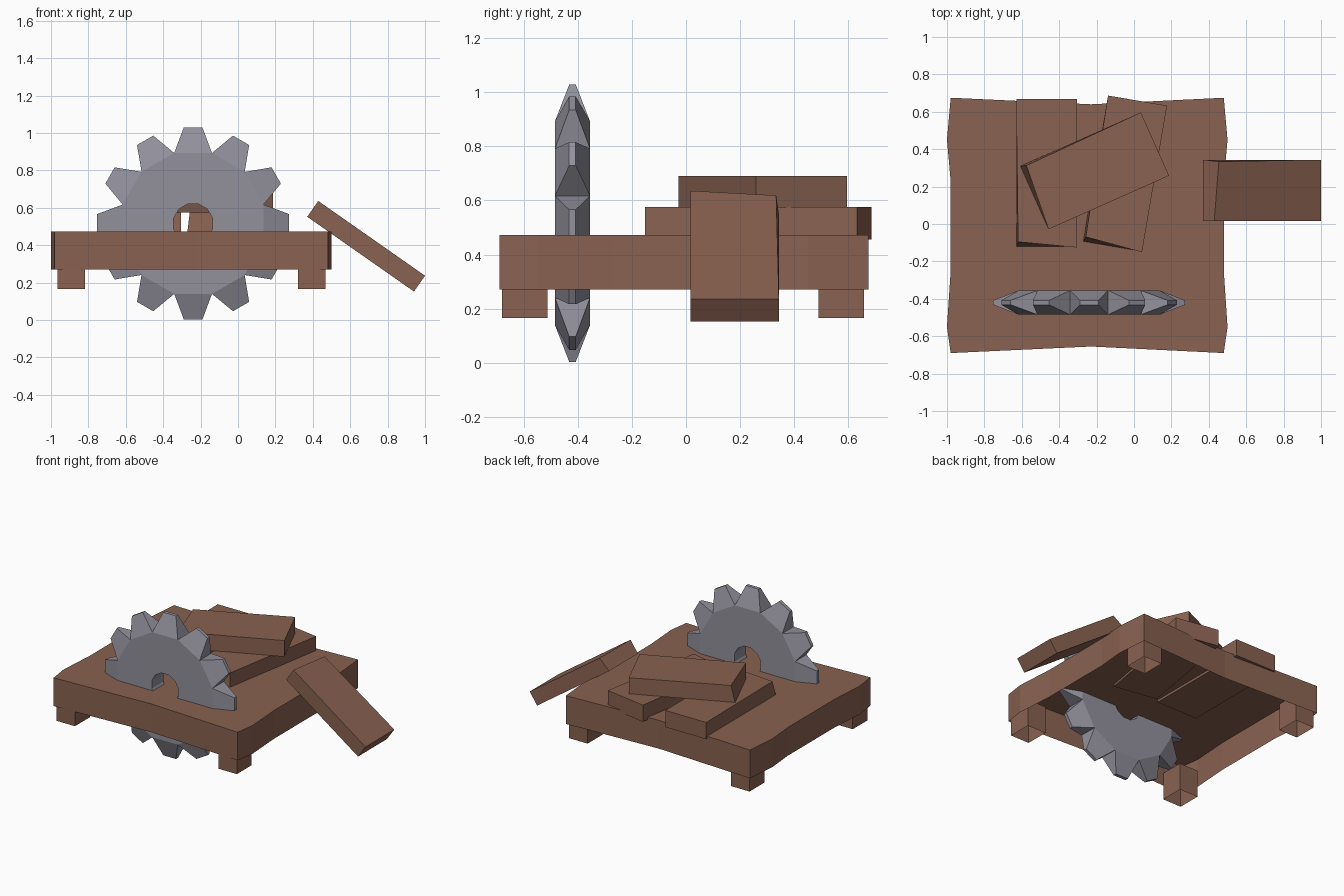
import bpy, bmesh, math

if "Cube" in bpy.data.objects:
    bpy.data.objects.remove(bpy.data.objects["Cube"])


def material(name, rgb):
    m = bpy.data.materials.new(name)
    m.diffuse_color = (*rgb, 1)
    m.use_nodes = True
    m.node_tree.nodes["Principled BSDF"].inputs["Base Color"].default_value = m.diffuse_color
    return m


WOOD = material("brown wood", (0.25, 0.122, 0.082))
STEEL = material("grey steel", (0.29, 0.28, 0.33))


def add(name, bm, mat, recalc=True):
    if recalc:
        bmesh.ops.recalc_face_normals(bm, faces=bm.faces)
    me = bpy.data.meshes.new(name)
    bm.to_mesh(me)
    bm.free()
    me.materials.append(mat)
    ob = bpy.data.objects.new(name, me)
    bpy.context.collection.objects.link(ob)
    return ob


def open_prism(name, outline, z0, z1):
    """Walls plus a top face, open underneath (outline counter-clockwise)."""
    bm = bmesh.new()
    lo = [bm.verts.new((x, y, z0)) for x, y in outline]
    hi = [bm.verts.new((x, y, z1)) for x, y in outline]
    n = len(outline)
    for i in range(n):
        j = (i + 1) % n
        bm.faces.new((lo[i], lo[j], hi[j], hi[i]))
    bm.faces.new(hi)
    return add(name, bm, WOOD, recalc=False)


# Table top: hollow slab with a wavy outline
open_prism("table_top", [
    (-0.98, -0.69), (-0.23, -0.655), (0.48, -0.69), (0.5, -0.55),
    (0.482, -0.28), (0.482, 0.25), (0.5, 0.45), (0.48, 0.675),
    (-0.23, 0.64), (-0.98, 0.675), (-1.0, 0.45), (-0.982, 0.25),
    (-0.982, -0.28), (-1.0, -0.55)], 0.27, 0.473)

# Legs: short hollow posts at the corners
for side, x in (("left", -0.965), ("right", 0.32)):
    for end, y in (("front", -0.68), ("back", 0.49)):
        w, d = 0.147, 0.168
        open_prism(f"{end}_{side}_leg",
                   [(x, y), (x + w, y), (x + w, y + d), (x, y + d)], 0.165, 0.36)


# Saw blade: ring with teeth that taper to thin tips
def saw_blade(cx, cy, cz, teeth=12):
    bm = bmesh.new()
    step = 2 * math.pi / teeth

    def pt(r, a, side, y):
        # r along direction a (clockwise from up), side = tangential offset
        return bm.verts.new((cx + r * math.sin(a) + side * math.cos(a), cy + y,
                             cz + r * math.cos(a) - side * math.sin(a)))

    rings = []
    for s in (-1, 1):
        hole = [pt(0.108, (i - 0.5) * step, 0, s * 0.065) for i in range(teeth)]
        root = [pt(0.39, (i - 0.5) * step, 0, s * 0.065) for i in range(teeth)]
        tips = [[pt(0.513, i * step, o, s * 0.012) for o in (-0.05, 0.05)]
                for i in range(teeth)]
        rings.append((hole, root, tips))
    for i in range(teeth):
        j = (i + 1) % teeth
        for hole, root, tips in rings:
            bm.faces.new((hole[i], hole[j], root[j], root[i]))
            bm.faces.new((root[i], root[j], tips[i][1], tips[i][0]))
        (h0, r0, t0), (h1, r1, t1) = rings
        bm.faces.new((h0[i], h0[j], h1[j], h1[i]))
        bm.faces.new((r0[i], t0[i][0], t1[i][0], r1[i]))
        bm.faces.new((t0[i][0], t0[i][1], t1[i][1], t1[i][0]))
        bm.faces.new((t0[i][1], r0[j], r1[j], t1[i][1]))
    return add("saw_blade", bm, STEEL)


saw_blade(-0.24, -0.42, 0.516)


# Planks: boxes with one upper corner worn inwards
def plank(name, size, loc, rot):
    bm = bmesh.new()
    bmesh.ops.create_cube(bm, size=1)
    for v in bm.verts:
        worn = v.co.x < 0 and v.co.y < 0 and v.co.z > 0
        v.co = [c * s for c, s in zip(v.co, size)]
        if worn:
            v.co.x += 0.01
            v.co.y += 0.03
    ob = add(name, bm, WOOD)
    ob.location = loc
    ob.rotation_euler = [math.radians(a) for a in rot]


plank("left_plank", (0.325, 0.795, 0.12), (-0.467, 0.272, 0.515), (0, 0, 0))
plank("right_plank", (0.32, 0.795, 0.12), (-0.048, 0.268, 0.515), (0, 0, -9.7))
plank("upper_plank", (0.37, 0.705, 0.116), (-0.21, 0.284, 0.632), (0, 0, -66))
plank("leaning_plank", (0.327, 0.697, 0.103), (0.685, 0.18, 0.394), (-35, 0, -90))
